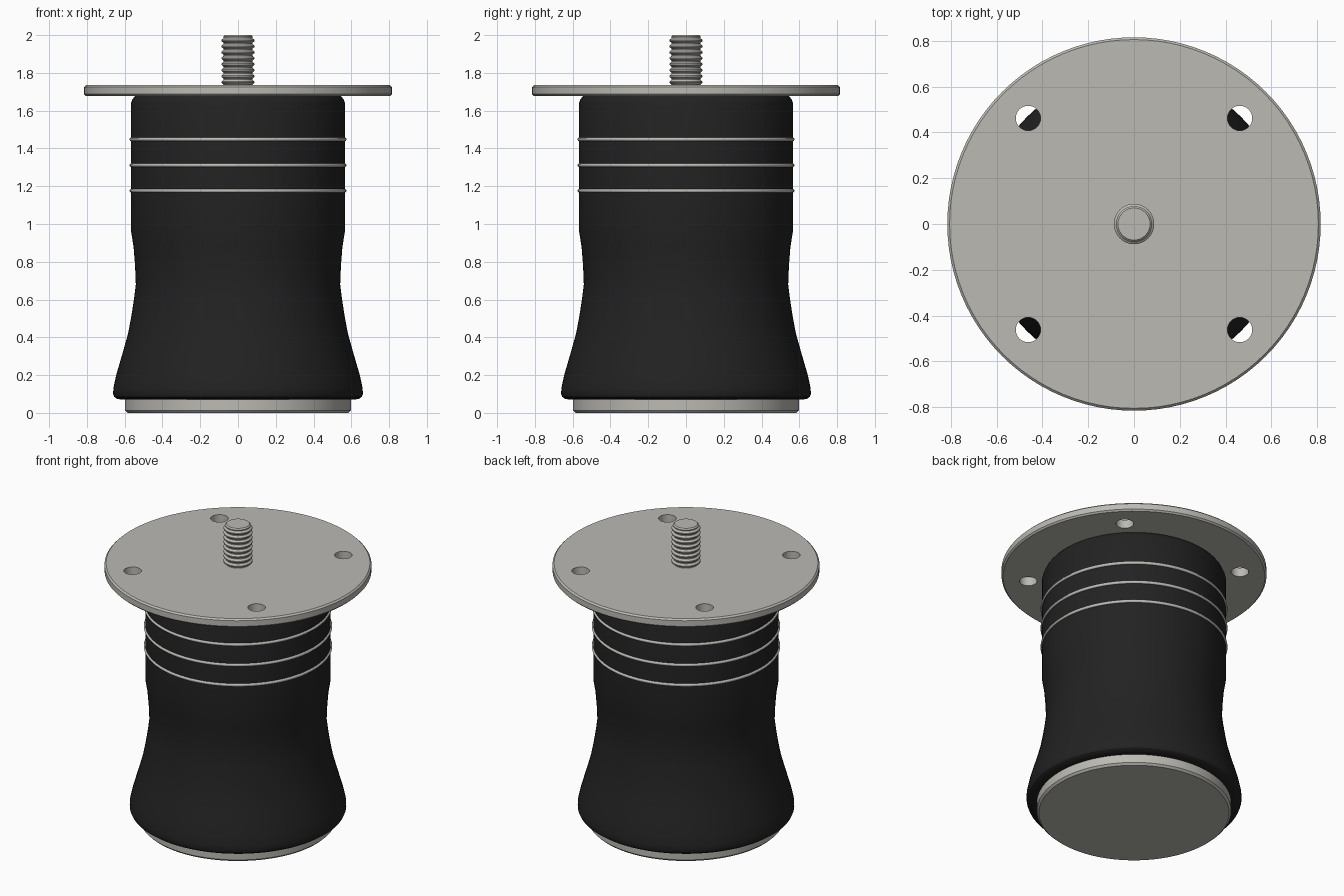
import bpy, bmesh, math
from mathutils import Matrix, Vector

default_cube = bpy.data.objects.get("Cube")
if default_cube:
    bpy.data.objects.remove(default_cube, do_unlink=True)


def make_material(name, colour):
    mat = bpy.data.materials.new(name)
    mat.use_nodes = True
    mat.diffuse_color = (*colour, 1)
    bsdf = next(n for n in mat.node_tree.nodes if n.type == "BSDF_PRINCIPLED")
    bsdf.inputs["Base Color"].default_value = (*colour, 1)
    return mat


steel = make_material("light grey metal", (0.50, 0.49, 0.455))
black = make_material("black rubber", (0.016, 0.016, 0.016))


def finish(name, bm, mat):
    bmesh.ops.recalc_face_normals(bm, faces=bm.faces)
    mesh = bpy.data.meshes.new(name)
    bm.to_mesh(mesh)
    bm.free()
    mesh.materials.append(mat)
    obj = bpy.data.objects.new(name, mesh)
    bpy.context.collection.objects.link(obj)
    return obj


def smooth(obj, degrees=30):
    bpy.ops.object.select_all(action="DESELECT")
    obj.select_set(True)
    bpy.context.view_layer.objects.active = obj
    bpy.ops.object.shade_smooth_by_angle(angle=math.radians(degrees))


def lathe(name, profile, mat, steps=96, closed=False):
    """Spin (radius, height) points about z; open profiles get flat caps."""
    bm = bmesh.new()
    rings = [[bm.verts.new((r * math.cos(a), r * math.sin(a), z))
              for a in (math.tau * i / steps for i in range(steps))]
             for r, z in profile]
    pairs = list(zip(rings, rings[1:]))
    if closed:
        pairs.append((rings[-1], rings[0]))
    else:
        bm.faces.new(rings[0])
        bm.faces.new(rings[-1])
    for low, high in pairs:
        for i in range(steps):
            j = (i + 1) % steps
            bm.faces.new((low[i], low[j], high[j], high[i]))
    return finish(name, bm, mat)


# Metal foot under the body
smooth(lathe("base_disc", [(0.585, 0), (0.598, 0.013), (0.598, 0.08)], steel))

# Flared, waisted body with rounded ends
smooth(lathe("body", [
    (0.61, 0.07), (0.64, 0.074), (0.655, 0.085), (0.661, 0.1), (0.66, 0.13),
    (0.645, 0.2), (0.61, 0.32), (0.582, 0.42), (0.565, 0.51), (0.551, 0.6),
    (0.541, 0.68), (0.545, 0.78), (0.553, 0.88), (0.566, 0.96),
    (0.566, 1.642), (0.559, 1.66), (0.545, 1.678)], black))

# Thin metal bands round the upper body
for i, z in enumerate((1.176, 1.311, 1.448)):
    section = [(0.565 + 0.01 * math.cos(a), z + 0.01 * math.sin(a))
               for a in (math.tau * k / 8 for k in range(8))]
    smooth(lathe(f"band_{i + 1}", section, steel, closed=True), 60)

# Mounting plate with four drilled holes
plate = lathe("mounting_plate", [(0.805, 1.677), (0.815, 1.687),
                                 (0.815, 1.725), (0.805, 1.735)], steel)
bm = bmesh.new()
for x in (-0.462, 0.462):
    for y in (-0.462, 0.462):
        bmesh.ops.create_cone(bm, cap_ends=True, segments=32, radius1=0.054,
                              radius2=0.054, depth=0.3,
                              matrix=Matrix.Translation(Vector((x, y, 1.7))))
drill = finish("hole_cutter", bm, steel)
drill.hide_render = True
cut = plate.modifiers.new("holes", "BOOLEAN")
cut.operation = "DIFFERENCE"
cut.solver = "EXACT"
cut.object = drill
bpy.context.view_layer.objects.active = plate
bpy.ops.object.modifier_apply(modifier=cut.name)
bpy.data.objects.remove(drill, do_unlink=True)
smooth(plate)

# Threaded stud: a core with evenly spaced ridges
pitch, ridges = 0.0315, 8
stud = [(0.078, 1.73)]
for k in range(ridges):
    z = 1.738 + k * pitch
    stud += [(0.076, z), (0.088, z + 0.010), (0.088, z + 0.016),
             (0.076, z + 0.026)]
stud += [(0.078, 1.992), (0.07, 2.0)]
smooth(lathe("threaded_stud", stud, steel, steps=48))
